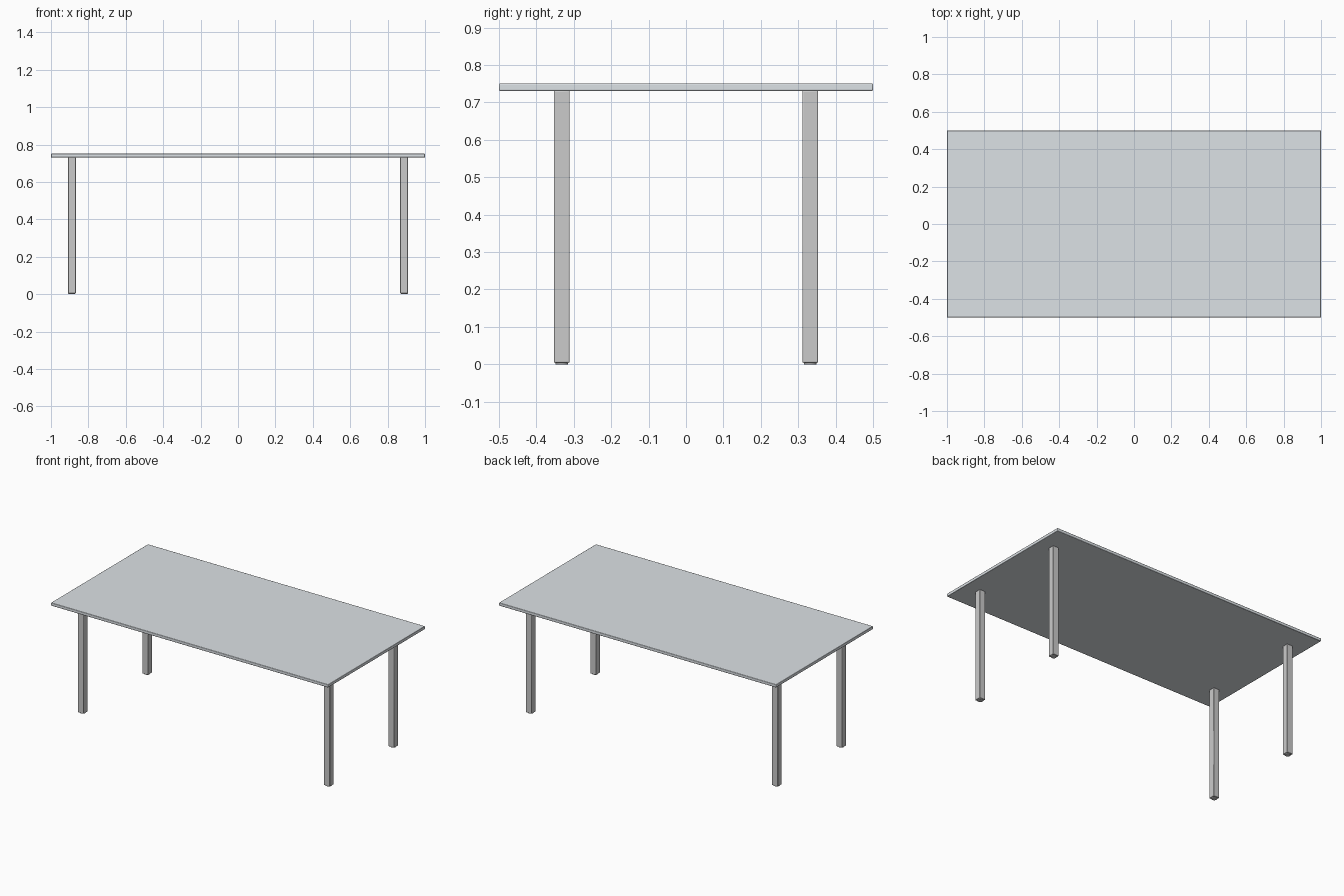
import bpy

if "Cube" in bpy.data.objects:
    bpy.data.objects.remove(bpy.data.objects["Cube"])

def box(name, size, centre, bevel, segments):
    bpy.ops.mesh.primitive_cube_add(size=1, location=centre)
    ob = bpy.context.object
    ob.name = name
    ob.scale = size
    bpy.ops.object.transform_apply(location=False, rotation=False, scale=True)
    mod = ob.modifiers.new("rounded_edges", 'BEVEL')
    mod.width = bevel
    mod.segments = segments
    bpy.ops.object.shade_smooth_by_angle()
    return ob

TOP_Z, UNDER_Z, FOOT_Z = 0.751, 0.731, 0.004
LEG_X, LEG_Y, LEG_W = 0.888, 0.332, 0.042

# Thin table top with softened edges
top = box("table_top", (2.0, 1.0, TOP_Z - UNDER_Z),
          (0, 0, (TOP_Z + UNDER_Z) / 2), 0.003, 2)
mat = bpy.data.materials.new("pale_blue_grey")
mat.diffuse_color = (0.72, 0.76, 0.79, 1)
mat.use_nodes = True
mat.node_tree.nodes["Principled BSDF"].inputs["Base Color"].default_value = mat.diffuse_color
top.data.materials.append(mat)

# Four square legs, each with a small inset foot pad
for x, side in ((-LEG_X, "left"), (LEG_X, "right")):
    for y, end in ((-LEG_Y, "front"), (LEG_Y, "back")):
        box(f"{end}_{side}_leg", (LEG_W, LEG_W, UNDER_Z - FOOT_Z),
            (x, y, (UNDER_Z + FOOT_Z) / 2), 0.003, 2)
        bpy.ops.mesh.primitive_cylinder_add(
            vertices=24, radius=0.017, depth=FOOT_Z + 0.004,
            location=(x, y, (FOOT_Z + 0.004) / 2))
        bpy.context.object.name = f"{end}_{side}_foot"
        bpy.ops.object.shade_smooth_by_angle()
